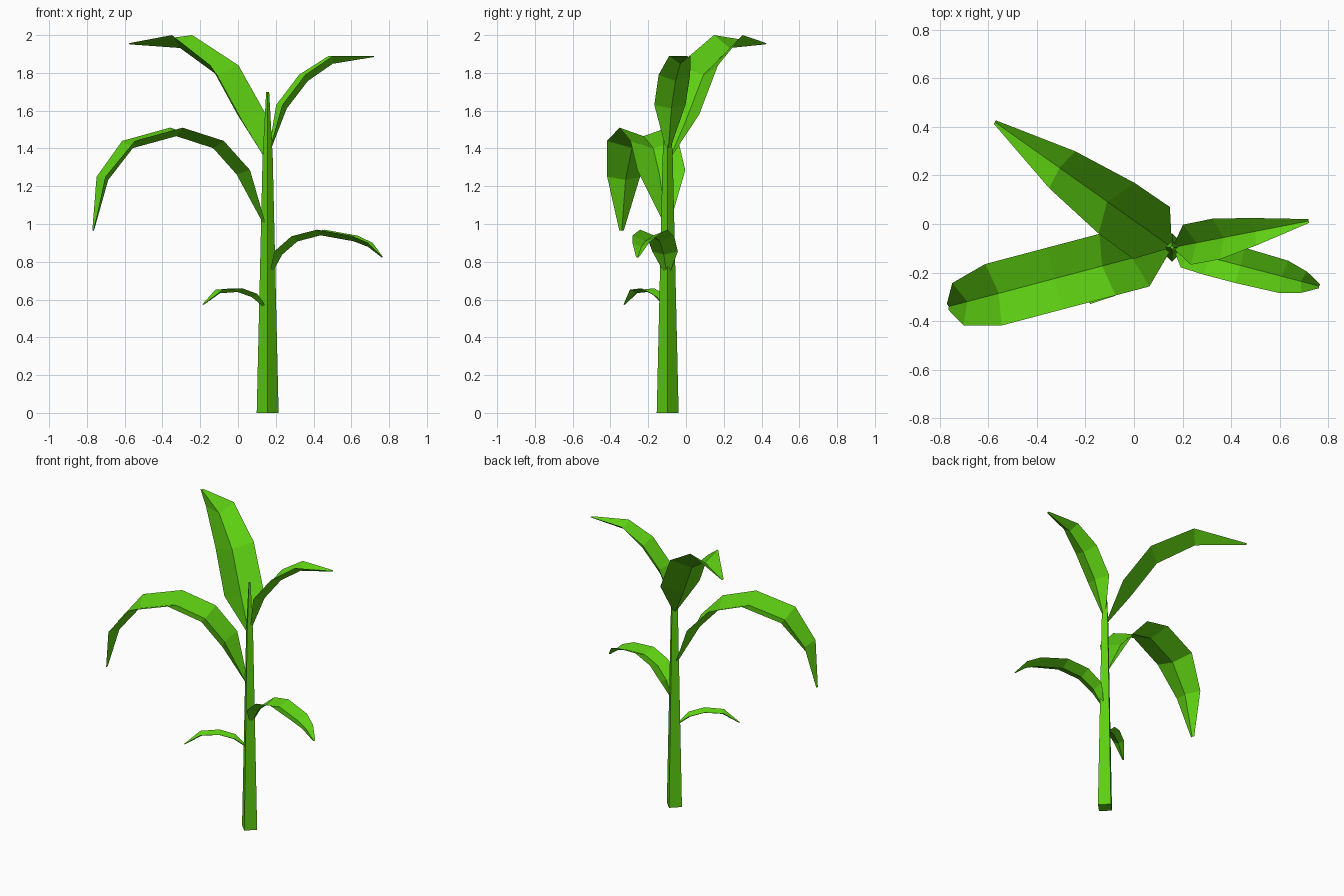
import bpy
import bmesh
from math import cos, sin, radians
from mathutils import Vector

cube = bpy.data.objects.get("Cube")
if cube:
    bpy.data.objects.remove(cube, do_unlink=True)

green = bpy.data.materials.new("leaf_green")
green.use_nodes = True
colour = (0.11, 0.62, 0.006, 1)
green.diffuse_color = colour
green.node_tree.nodes["Principled BSDF"].inputs["Base Color"].default_value = colour

AXIS = Vector((0.157, -0.097, 0))


def add_object(name, bm):
    mesh = bpy.data.meshes.new(name)
    bm.to_mesh(mesh)
    bm.free()
    mesh.materials.append(green)
    obj = bpy.data.objects.new(name, mesh)
    bpy.context.collection.objects.link(obj)
    return obj


def stalk(name, profile):
    """Tapering four-sided stem from (radius, height) pairs."""
    bm = bmesh.new()
    rings = []
    for r, z in profile:
        rings.append([bm.verts.new(AXIS + Vector((r * cos(radians(a)), r * sin(radians(a)), z)))
                      for a in range(0, 360, 90)])
    for low, high in zip(rings, rings[1:]):
        for i in range(4):
            j = (i + 1) % 4
            bm.faces.new((low[i], low[j], high[j], high[i]))
    bm.faces.new(rings[0][::-1])
    bm.faces.new(rings[-1])
    return add_object(name, bm)


def leaf(name, angle, depth, sections):
    """Arching blade with a V fold; sections are (reach, height, half width)."""
    out = Vector((cos(radians(angle)), sin(radians(angle)), 0))
    side = Vector((-out.y, out.x, 0))
    up = Vector((0, 0, 1))
    path = [AXIS + out * d + up * z for d, z, w in sections]
    widest = max(w for d, z, w in sections)
    bm = bmesh.new()
    rows = []
    for i, (point, (d, z, w)) in enumerate(zip(path, sections)):
        tangent = (path[min(i + 1, len(path) - 1)] - path[max(i - 1, 0)]).normalized()
        below = side.cross(tangent)
        if below.dot(out * tangent.z - up * tangent.dot(out)) < 0:
            below = -below
        # The fold keeps most of its depth until the blade closes at its ends
        keel = point + below * depth * min(1, 1.4 * w / widest)
        rows.append([bm.verts.new(p) for p in (point + side * w, keel, point - side * w)])
    for a, b in zip(rows, rows[1:]):
        for k in range(2):
            bm.faces.new((a[k], a[k + 1], b[k + 1], b[k]))
    return add_object(name, bm)


stalk("stalk", [(0.058, 0), (0.027, 1.35), (0.008, 1.7)])

# Blades, from the top of the stalk downwards
leaf("top_back_leaf", 144.7, 0.07,
     [(0.01, 1.35, 0.012), (0.104, 1.58, 0.131), (0.28, 1.84, 0.128),
      (0.555, 2.0, 0.093), (0.895, 1.957, 0.008)])
leaf("top_left_leaf", 11, 0.045,
     [(0.01, 1.40, 0.012), (0.062, 1.63, 0.084), (0.186, 1.79, 0.085),
      (0.34, 1.89, 0.058), (0.573, 1.89, 0.008)])
leaf("long_drooping_leaf", 194.8, 0.045,
     [(0.015, 1.0, 0.015), (0.131, 1.285, 0.131), (0.275, 1.44, 0.131),
      (0.5, 1.51, 0.131), (0.762, 1.44, 0.131), (0.913, 1.25, 0.09),
      (0.957, 0.965, 0.012)])
leaf("middle_left_leaf", -14.7, 0.03,
     [(0.015, 0.74, 0.015), (0.055, 0.855, 0.07), (0.15, 0.935, 0.075),
      (0.29, 0.97, 0.075), (0.476, 0.938, 0.069), (0.563, 0.9, 0.045),
      (0.629, 0.825, 0.008)])
leaf("small_low_leaf", 213.7, 0.02,
     [(0.02, 0.565, 0.01), (0.09, 0.63, 0.037), (0.19, 0.66, 0.04),
      (0.31, 0.652, 0.034), (0.411, 0.575, 0.006)])
